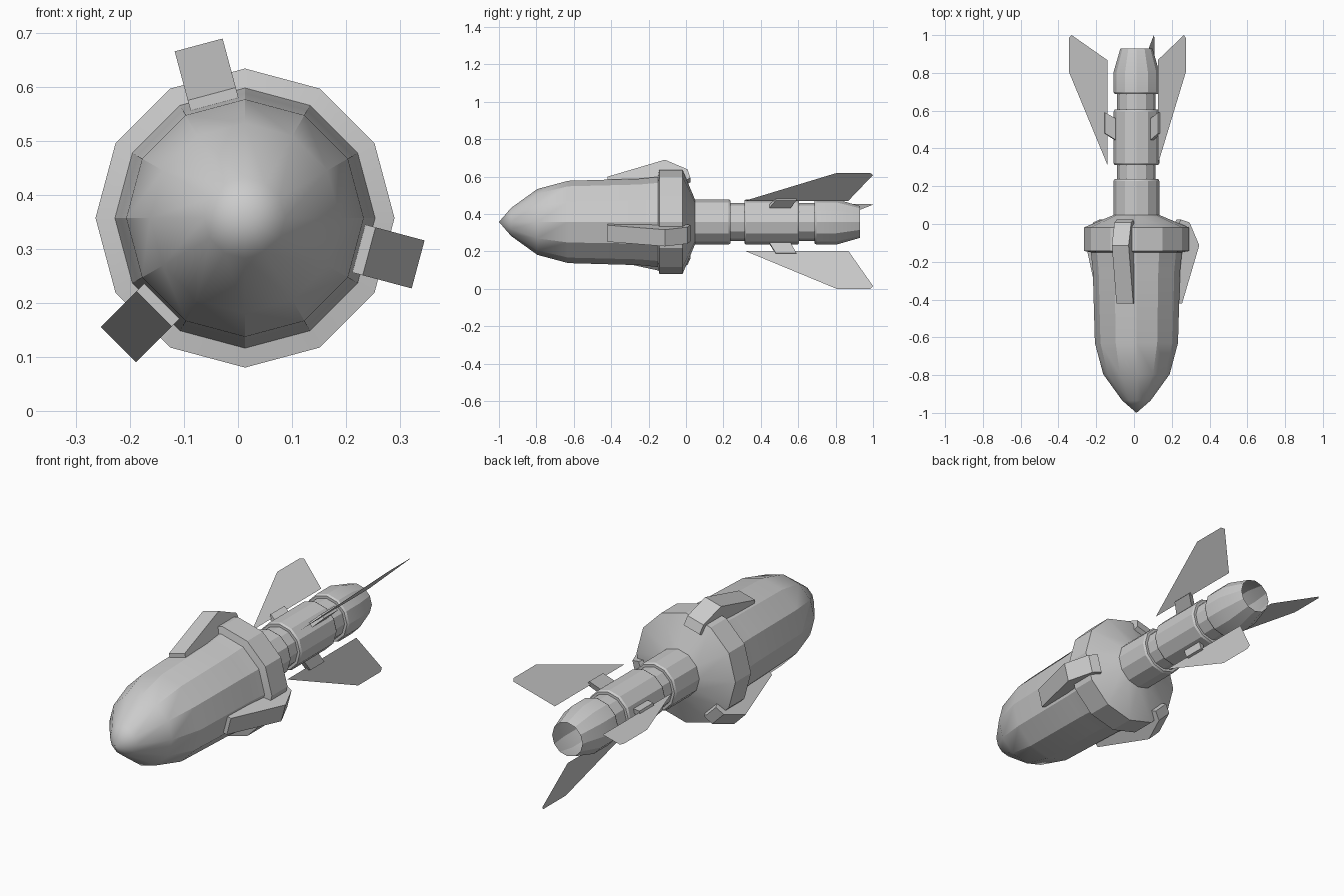
import bpy, bmesh, math

cube = bpy.data.objects.get("Cube")
if cube:
    bpy.data.objects.remove(cube, do_unlink=True)

CX, CZ = 0.013, 0.358      # long axis of the craft
SIDES = 12

grey = bpy.data.materials.new("light_grey")
grey.use_nodes = True
col = (0.6, 0.6, 0.6, 1)
grey.diffuse_color = col
grey.node_tree.nodes["Principled BSDF"].inputs["Base Color"].default_value = col


def place(angle, r, y, t=0.0):
    """Point at radius r along the given angle, shifted sideways by t."""
    c, s = math.cos(angle), math.sin(angle)
    return (CX + r * c - t * s, y, CZ + r * s + t * c)


def finish(name, bm, smooth=False):
    bmesh.ops.recalc_face_normals(bm, faces=bm.faces)
    me = bpy.data.meshes.new(name)
    bm.to_mesh(me)
    bm.free()
    me.materials.append(grey)
    ob = bpy.data.objects.new(name, me)
    bpy.context.collection.objects.link(ob)
    if smooth:
        bpy.ops.object.select_all(action='DESELECT')
        ob.select_set(True)
        bpy.context.view_layer.objects.active = ob
        bpy.ops.object.shade_smooth_by_angle(angle=math.radians(28.5))
    return ob


def lathe(name, profile):
    """Twelve-sided turned part from (y, radius) pairs."""
    bm = bmesh.new()
    rings = []
    for y, r in profile:
        n = SIDES if r > 0 else 1
        rings.append([bm.verts.new(place(math.tau * i / SIDES, r, y)) for i in range(n)])
    for a, b in zip(rings, rings[1:]):
        for i in range(SIDES):
            j = (i + 1) % SIDES
            if len(a) == 1:
                bm.faces.new((a[0], b[i], b[j]))
            else:
                bm.faces.new((a[i], a[j], b[j], b[i]))
    return finish(name, bm, True)


def plate(name, angle, outline, width=0.0):
    """Radial plate from (y, radius) pairs; a single sheet when width is 0."""
    bm = bmesh.new()
    a = math.radians(angle)
    if width == 0:
        bm.faces.new([bm.verts.new(place(a, r, y)) for y, r in outline])
    else:
        lo, hi = [[bm.verts.new(place(a, r, y, t)) for y, r in outline]
                  for t in (-width / 2, width / 2)]
        bm.faces.new(lo)
        bm.faces.new(hi[::-1])
        for i in range(len(lo)):
            j = (i + 1) % len(lo)
            bm.faces.new((lo[i], hi[i], hi[j], lo[j]))
    return finish(name, bm)


# Main hull with pointed nose
lathe("nose_body", [(-1.0, 0), (-0.935, 0.075), (-0.795, 0.176),
                    (-0.63, 0.220), (-0.25, 0.231), (-0.15, 0.241)])

# Wide collar with sloping back
lathe("collar", [(-0.15, 0.241), (-0.143, 0.277), (-0.018, 0.277), (0.048, 0.12)])

# Tail tube with two grooves and an open, tapered nozzle
lathe("tail_tube", [(0.045, 0.121), (0.228, 0.121), (0.238, 0.115), (0.238, 0.102),
                    (0.312, 0.102), (0.312, 0.115), (0.322, 0.121), (0.595, 0.121),
                    (0.605, 0.115), (0.605, 0.102), (0.688, 0.102), (0.688, 0.115),
                    (0.698, 0.121), (0.805, 0.121), (0.93, 0.085)])

STRUT = [(-0.42, 0.20), (-0.42, 0.238), (-0.113, 0.332), (0.008, 0.279),
         (0.023, 0.232), (-0.03, 0.20)]
FIN = [(0.315, 0.16), (0.805, 0.37), (0.985, 0.37), (1.0, 0.355), (0.868, 0.16)]
BRACKET = [(0.435, 0.10), (0.48, 0.175), (0.59, 0.175), (0.55, 0.10)]

# Three hull struts, and three tail fins on brackets set between them
for i in range(3):
    plate(f"strut_{i + 1}", 105 + 120 * i, STRUT, 0.092)
    plate(f"tail_fin_{i + 1}", 45 + 120 * i, FIN)
    plate(f"fin_bracket_{i + 1}", 45 + 120 * i, BRACKET, 0.025)
